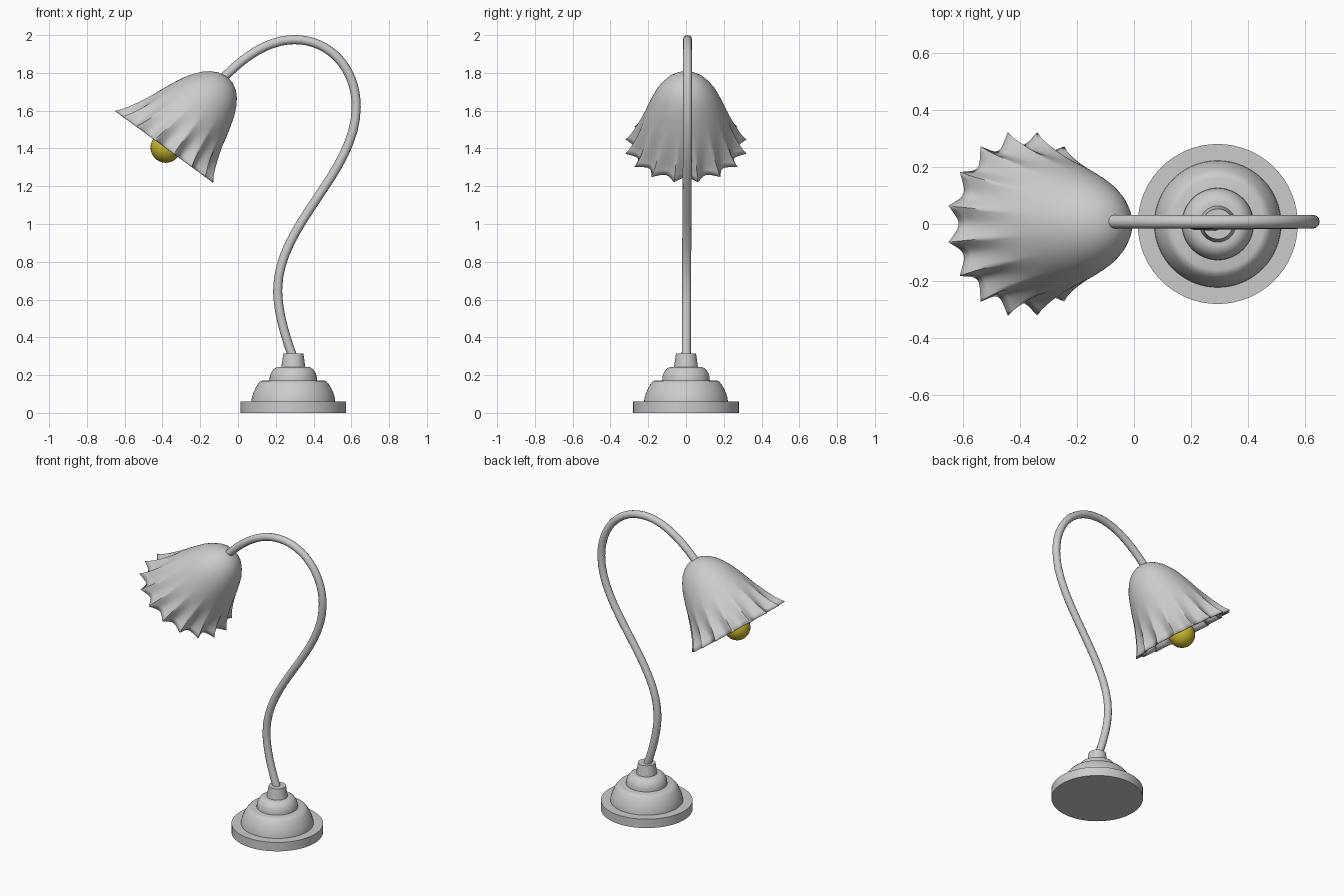
import bpy, math
from mathutils import Vector

if "Cube" in bpy.data.objects:
    bpy.data.objects.remove(bpy.data.objects["Cube"])


def material(name, rgb):
    m = bpy.data.materials.new(name)
    m.diffuse_color = (*rgb, 1)
    m.use_nodes = True
    m.node_tree.nodes["Principled BSDF"].inputs["Base Color"].default_value = m.diffuse_color
    return m


GREY = material("lamp grey", (0.6, 0.6, 0.6))
YELLOW = material("bulb yellow", (0.6, 0.48, 0.03))


def finish(obj, mat, angle=35):
    obj.data.materials.clear()
    obj.data.materials.append(mat)
    bpy.ops.object.select_all(action='DESELECT')
    obj.select_set(True)
    bpy.context.view_layer.objects.active = obj
    bpy.ops.object.shade_smooth_by_angle(angle=math.radians(angle))
    return obj


def ring_mesh(name, rings, n, mat, cap_start=True, cap_end=True, angle=35):
    """Skin a list of rings, each holding n points."""
    verts = [p for r in rings for p in r]
    faces = [(i * n + j, i * n + (j + 1) % n, (i + 1) * n + (j + 1) % n, (i + 1) * n + j)
             for i in range(len(rings) - 1) for j in range(n)]
    if cap_start:
        faces.append(tuple(reversed(range(n))))
    if cap_end:
        faces.append(tuple(range(len(verts) - n, len(verts))))
    me = bpy.data.meshes.new(name)
    me.from_pydata(verts, [], faces)
    obj = bpy.data.objects.new(name, me)
    bpy.context.collection.objects.link(obj)
    return finish(obj, mat, angle)


def circle(r, z, n, cx):
    return [(cx + r * math.cos(2 * math.pi * j / n), r * math.sin(2 * math.pi * j / n), z)
            for j in range(n)]


# Stepped base: disc, two rounded tiers and a tapered collar
def lathe(name, profile):
    return ring_mesh(name, [circle(r, z, 64, 0.293) for r, z in profile], 64, GREY)


lathe("base_disc", [(0.28, 0), (0.28, 0.06)])
lathe("base_lower_tier", [(0.222, 0.06), (0.22, 0.078), (0.212, 0.105), (0.2, 0.132),
                          (0.187, 0.153), (0.174, 0.168), (0.16, 0.172)])
lathe("base_upper_tier", [(0.126, 0.17), (0.125, 0.19), (0.118, 0.212), (0.105, 0.231),
                          (0.088, 0.242), (0.075, 0.244)])
lathe("stem_collar", [(0.064, 0.24), (0.053, 0.314)])

# Curved stem: a swan-neck Bezier tube (point, left handle, right handle) in x, z
path = [((0.293, 0.29), (0.31, 0.24), (0.25, 0.4)),
        ((0.21, 0.65), (0.21, 0.54), (0.21, 1.0)),
        ((0.626, 1.62), (0.626, 1.27), (0.626, 1.825)),
        ((0.30, 1.976), (0.485, 1.976), (0.16, 1.976)),
        ((-0.08, 1.77), (0.03, 1.885), (-0.1, 1.75))]
cu = bpy.data.curves.new("stem", 'CURVE')
cu.dimensions = '3D'
cu.bevel_depth = 0.024
cu.bevel_resolution = 4
cu.resolution_u = 16
cu.use_fill_caps = True
sp = cu.splines.new('BEZIER')
sp.bezier_points.add(len(path) - 1)
for bp, (co, left, right) in zip(sp.bezier_points, path):
    bp.handle_left_type = bp.handle_right_type = 'FREE'
    y = 0.008 * min(1, co[1] / 1.6)
    bp.co = (co[0], y, co[1])
    bp.handle_left = (left[0], y, left[1])
    bp.handle_right = (right[0], y, right[1])
stem = bpy.data.objects.new("stem", cu)
bpy.context.collection.objects.link(stem)
bpy.ops.object.select_all(action='DESELECT')
stem.select_set(True)
bpy.context.view_layer.objects.active = stem
bpy.ops.object.convert(target='MESH')
finish(bpy.context.object, GREY)

# Flower shade: bell profile with 16 ruffles that deepen towards the tilted rim
RIM = Vector((-0.39, 0, 1.41))
AXIS = Vector((0.59, 0, 0.807)).normalized()
SIDE = Vector((AXIS.z, 0, -AXIS.x))
ACROSS = Vector((0, 1, 0))


def shade_point(r, v, t):
    return RIM + AXIS * v + SIDE * (0.095 * v + r * math.cos(t)) + ACROSS * (r * math.sin(t))


bell = [(0.302, 0), (0.287, 0.025), (0.274, 0.055), (0.258, 0.1), (0.24, 0.155), (0.222, 0.21),
        (0.203, 0.265), (0.184, 0.315), (0.165, 0.36), (0.142, 0.4), (0.115, 0.437),
        (0.084, 0.465), (0.05, 0.484), (0.015, 0.493)]
N = 192
rings = []
for r, v in bell:
    amp = 0.05 * max(0, 1 - v / 0.24) ** 1.6
    ring = []
    for j in range(N):
        t = 2 * math.pi * j / N
        ruffle = 0.5 - abs(math.sin(8 * (t - math.pi / 16)))
        ring.append(shade_point(r + amp * ruffle, v, t))
    rings.append(ring)
shade = ring_mesh("flower_shade", rings, N, GREY, cap_start=False, angle=60)
solid = shade.modifiers.new("thickness", 'SOLIDIFY')
solid.thickness = 0.006
solid.offset = -1

# Bulb and its holder inside the shade
bpy.ops.mesh.primitive_uv_sphere_add(segments=32, ring_count=20, radius=0.081,
                                     location=(-0.382, 0, 1.405))
bulb = bpy.context.object
bulb.name = "bulb"
finish(bulb, YELLOW)
holder = [[shade_point(r, v, 2 * math.pi * j / 24) for j in range(24)]
          for r, v in [(0.035, 0.06), (0.035, 0.3), (0.045, 0.3), (0.045, 0.47)]]
ring_mesh("bulb_holder", holder, 24, GREY)
